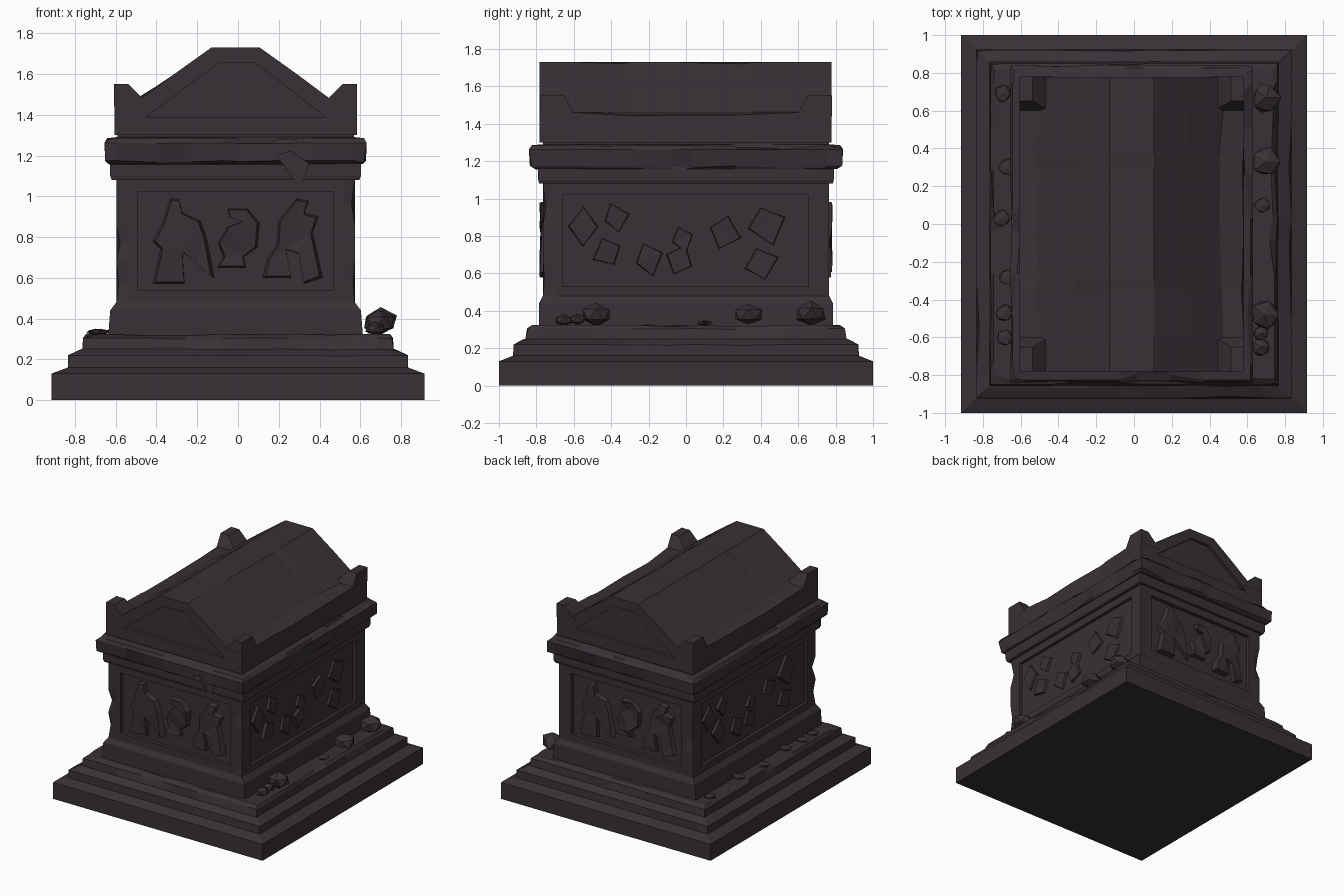
import bpy, bmesh, math, random
from mathutils import Matrix, Vector

random.seed(11)
CX = -0.012          # the tomb sits slightly off the base centre

cube = bpy.data.objects.get("Cube")
if cube:
    bpy.data.objects.remove(cube)

stone = bpy.data.materials.new("dark stone")
stone.use_nodes = True
COLOUR = (0.040, 0.030, 0.037, 1)
stone.diffuse_color = COLOUR
stone.node_tree.nodes["Principled BSDF"].inputs["Base Color"].default_value = COLOUR


def finish(name, bm, triangulate=False):
    bmesh.ops.recalc_face_normals(bm, faces=bm.faces[:])
    if triangulate:
        bmesh.ops.triangulate(bm, faces=bm.faces[:])
    mesh = bpy.data.meshes.new(name)
    bm.to_mesh(mesh)
    bm.free()
    mesh.materials.append(stone)
    obj = bpy.data.objects.new(name, mesh)
    bpy.context.collection.objects.link(obj)
    return obj


def loft(name, rings, triangulate=False):
    """Skin a list of equal-length closed rings and cap both ends."""
    bm = bmesh.new()
    loops = [[bm.verts.new(p) for p in ring] for ring in rings]
    for a, b in zip(loops, loops[1:]):
        for i in range(len(a)):
            j = (i + 1) % len(a)
            bm.faces.new((a[i], a[j], b[j], b[i]))
    bm.faces.new(loops[0])
    bm.faces.new(loops[-1])
    return finish(name, bm, triangulate)


def ring(hx, hy, z, chip=0, corners_only=False, cx=CX):
    """Rectangle with extra points per side; some points are chipped inward."""
    steps = (0, 0.05, 0.2, 0.33, 0.45, 0.52, 0.66, 0.8, 0.95)
    corners = [(-hx, -hy), (hx, -hy), (hx, hy), (-hx, hy)]
    pts = []
    for k in range(4):
        a, b = Vector(corners[k]), Vector(corners[(k + 1) % 4])
        inward = Vector((-(b - a).y, (b - a).x)).normalized()
        for t in steps:
            p = a.lerp(b, t)
            dz = 0
            allowed = t == 0 if corners_only else t not in (0.05, 0.95)
            if chip and allowed and random.random() < 0.45:
                d = chip * random.uniform(0.3, 1)
                if t == 0:
                    inward_c = Vector((-math.copysign(1, p.x), -math.copysign(1, p.y)))
                    p = p + inward_c * d * 0.6
                else:
                    p = p + inward * d
                dz = 0 if corners_only else -d * 0.35
            pts.append((p.x + cx, p.y, z + dz))
    return pts


def tier(name, profile, **kw):
    return loft(name, [ring(hx, hy, z, chip, **kw) for hx, hy, z, chip in profile])


def prism(name, outline, y0, y1):
    return loft(name, [[(x + CX, y, z) for x, z in outline] for y in (y0, y1)])


def carve(target, cutters):
    """Cut the shapes out of the target, bake the result, drop the cutters."""
    for c in cutters:
        c.hide_render = True
        mod = target.modifiers.new("carve", "BOOLEAN")
        mod.operation, mod.solver, mod.object = "DIFFERENCE", "EXACT", c
    dg = bpy.context.evaluated_depsgraph_get()
    mesh = bpy.data.meshes.new_from_object(target.evaluated_get(dg))
    target.modifiers.clear()
    target.data = mesh
    for c in cutters:
        bpy.data.objects.remove(c)


def box(name, lo, hi):
    return loft(name, [[(lo[0], lo[1], z), (hi[0], lo[1], z), (hi[0], hi[1], z),
                        (lo[0], hi[1], z)] for z in (lo[2], hi[2])])


def relief(name, outline, angle, floor, depth):
    """Faceted carving standing on a panel that faces the given direction."""
    n = len(outline)
    mu = sum(p[0] for p in outline) / n
    mz = sum(p[1] for p in outline) / n
    turn = Matrix.Translation((CX, 0, 0)) @ Matrix.Rotation(angle, 4, "Z")
    rings = [[turn @ Vector((u, -floor + 0.01, z)) for u, z in outline],
             [turn @ Vector((mu + (u - mu) * 0.87, -floor - depth * random.uniform(0.55, 1),
                             mz + (z - mz) * 0.95)) for u, z in outline]]
    return loft(name, rings, triangulate=True)


# Stepped base
tier("base_slab", [(0.915, 1.0, 0, 0), (0.915, 1.0, 0.13, 0), (0.835, 0.925, 0.16, 0)], cx=0)
tier("middle_step", [(0.835, 0.925, 0.15, 0), (0.835, 0.922, 0.22, 0.015),
                     (0.77, 0.865, 0.25, 0.01)], cx=0)
tier("upper_step", [(0.765, 0.86, 0.24, 0), (0.76, 0.85, 0.305, 0.02),
                    (0.745, 0.82, 0.325, 0.03)], cx=0)
tier("plinth", [(0.625, 0.787, 0.31, 0), (0.615, 0.785, 0.44, 0), (0.585, 0.765, 0.48, 0)])

# Chest with worn corners and four sunken panels
chest = tier("chest", [(0.585, 0.765, z, c) for z, c in
                       ((0.47, 0), (0.58, 0.02), (0.68, 0.03), (0.77, 0.04),
                        (0.86, 0.03), (0.96, 0.035), (1.09, 0))], corners_only=True)
panels = []
for s in (-1, 1):
    panels.append(box("end_panel_cutter", (CX - 0.48, s * 0.765 - 0.03, 0.54),
                      (CX + 0.48, s * 0.765 + 0.03, 1.02)))
    panels.append(box("side_panel_cutter", (CX + s * 0.585 - 0.025, -0.66, 0.53),
                      (CX + s * 0.585 + 0.025, 0.655, 1.02)))
carve(chest, panels)

# Carved figures on both ends
robed_left = [(-.32, .99), (-.28, .99), (-.26, .92), (-.17, .88), (-.14, .8), (-.1, .6),
              (-.18, .66), (-.26, .73), (-.25, .57), (-.41, .57), (-.37, .74), (-.41, .78),
              (-.36, .87)]
robed_right = [(.3, .99), (.36, .98), (.34, .92), (.41, .9), (.38, .82), (.43, .6),
               (.34, .57), (.31, .72), (.24, .74), (.27, .6), (.13, .6), (.15, .69),
               (.2, .76), (.21, .88)]
bird = [(-.04, .94), (.06, .94), (.12, .87), (.11, .75), (.04, .70), (.05, .65), (-.09, .65),
        (-.06, .7), (-.09, .77), (-.04, .85), (.04, .88), (-.03, .9)]
for end, angle in (("front", 0), ("back", math.pi)):
    for label, shape in (("left_robed_figure", robed_left), ("bird_figure", bird),
                         ("right_robed_figure", robed_right)):
        relief(end + "_" + label, shape, angle, 0.735, 0.05)

# Broken angular relief on the long sides
shards = [(-.55, .85, .11), (-.38, .9, .08), (-.42, .71, .09), (-.2, .68, .1), (-.02, .79, .08),
          (-.03, .67, .09), (.2, .82, .1), (.43, .87, .12), (.4, .66, .1)]
for side, angle in (("left", math.pi / 2), ("right", -math.pi / 2)):
    for u, z, r in shards:
        spin = random.uniform(-0.5, 0.5)
        quad = [(u + r * random.uniform(0.7, 1.1) * math.cos(spin + k * math.pi / 2),
                 z + r * random.uniform(0.7, 1.1) * math.sin(spin + k * math.pi / 2))
                for k in range(4)]
        relief(side + "_relief_shard", quad, angle, 0.56, 0.024)

# Cornice
lower = tier("lower_cornice", [(0.607, 0.785, 1.08, 0), (0.615, 0.79, 1.1, 0),
                               (0.615, 0.79, 1.17, 0)])
upper = tier("upper_cornice", [(0.625, 0.81, 1.16, 0.01), (0.64, 0.835, 1.175, 0.025),
                               (0.643, 0.84, 1.262, 0.012), (0.63, 0.825, 1.285, 0.05),
                               (0.585, 0.77, 1.29, 0)])
tier("lid_joint", [(0.58, 0.765, 1.27, 0), (0.58, 0.765, 1.31, 0)])
for part in (lower, upper):
    notch = [(0.2, 1.2), (0.27, 1.22), (0.36, 1.16), (0.31, 1.02), (0.27, 1.11)]
    carve(part, [prism("crack_cutter", notch, -0.9, -0.772)])

# Gabled lid with uneven eaves and recessed pediments
rings = []
for y in (-0.782, -0.6, -0.35, -0.3, -0.05, 0.3, 0.36, 0.6, 0.779):
    inner = abs(y) < 0.5

    def worn(amount):
        return random.uniform(-amount, 0) if inner else 0
    rings.append([(x + CX, y, z) for x, z in (
        (-0.595, 1.3), (0.595, 1.3), (0.595 + worn(0.015), 1.46 + worn(0.02)),
        (0.485 + worn(0.03), 1.462), (0.3, 1.6 + worn(0.02)), (0.118, 1.73 + worn(0.012)),
        (-0.118, 1.73), (-0.3, 1.6 + worn(0.012)), (-0.485 + worn(0.03), 1.462),
        (-0.595, 1.46 + worn(0.02)))])
lid = loft("gabled_lid", rings)
pediment = [(-0.44, 1.39), (0.44, 1.39), (0.095, 1.655), (-0.08, 1.655)]
carve(lid, [prism("pediment_cutter", pediment, s * 0.755, s * 0.85) for s in (-1, 1)])

# Raised corner horns of the lid
for sx, left in ((-1, "right"), (1, "left")):
    for sy, end in ((-1, "front"), (1, "back")):
        rings = []
        for x, y, z in ((0.415, 0.59, 1.44), (0.525, 0.65, 1.55)):
            rings.append([(sx * a + CX, sy * b, z) for a, b in
                          ((x, y), (0.5952, y), (0.5952, 0.7805), (x, 0.7805))])
        loft(end + "_" + left + "_lid_horn", rings)


# Fallen rubble on the upper step
def rock(name, x, y, r, height):
    bm = bmesh.new()
    bmesh.ops.create_icosphere(bm, subdivisions=1, radius=1)
    for v in bm.verts:
        v.co *= random.uniform(0.85, 1.12)
        v.co = Vector((x + v.co.x * r, y + v.co.y * r,
                       max(0.315, 0.32 + height / 2 + v.co.z * height / 2)))
    finish(name, bm)


for x, y, r, h in ((0.70, 0.67, .085, .13), (0.70, 0.33, .085, .12), (0.69, -0.48, .08, .12),
                   (0.67, -0.65, .05, .06), (0.67, -0.58, .045, .07), (0.68, 0.1, .045, .03)):
    rock("large_rubble", x, y, r, h)
for y in (0.69, 0.3, 0.03, -0.28, -0.47, -0.6):
    rock("small_rubble", -0.69 + random.uniform(-0.01, 0.02), y, 0.048, 0.03)
